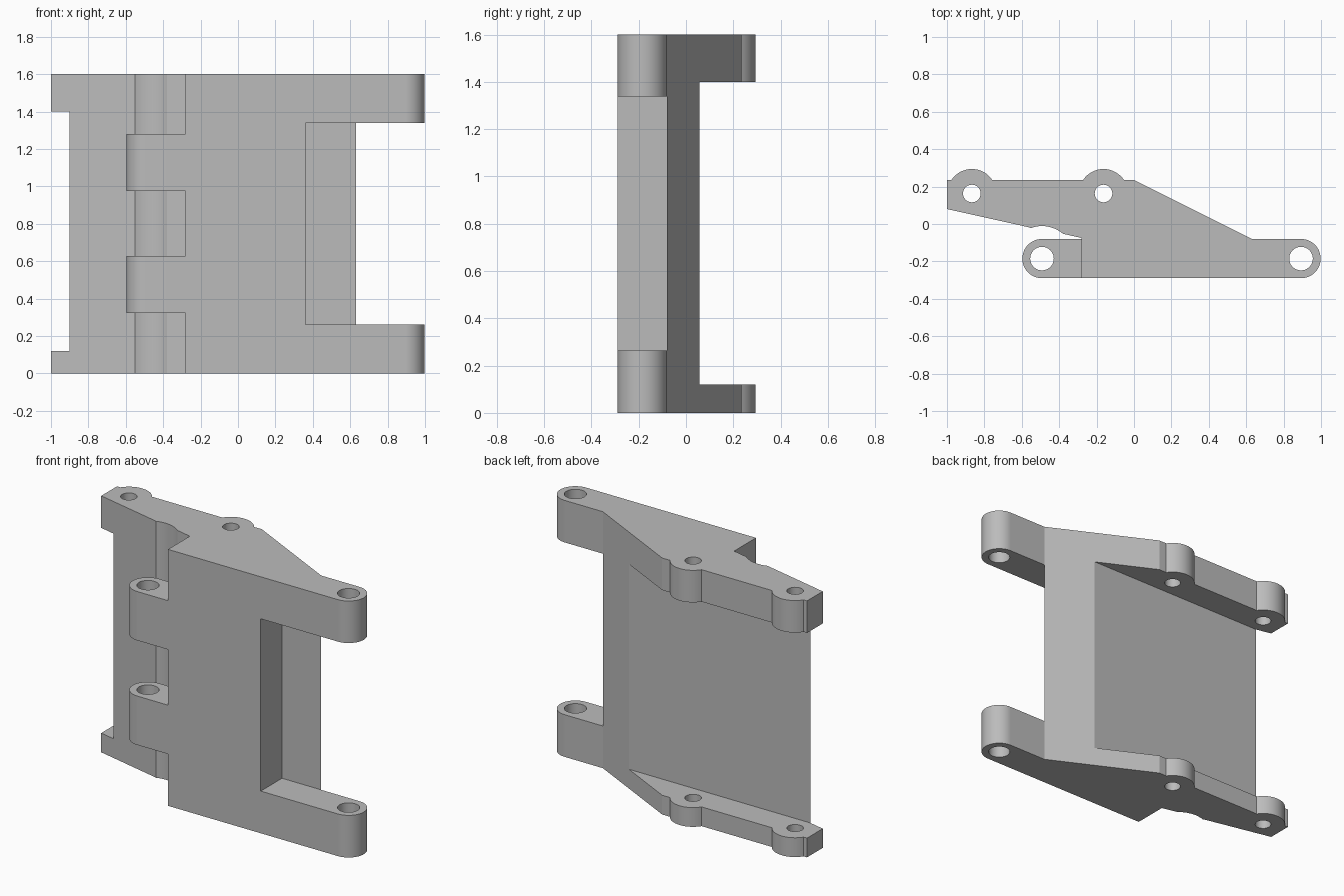
import bpy, bmesh
from math import cos, sin, pi, atan2, sqrt, ceil

cube = bpy.data.objects.get("Cube")
if cube:
    bpy.data.objects.remove(cube)

HEIGHT = 1.6
BACK, FRONT, SHELF = 0.235, -0.29, -0.08   # main depth levels
HINGE_Y, HINGE_R, HINGE_HOLE = -0.185, 0.105, 0.063
LEFT_HINGE, RIGHT_HINGE = 0.893, -0.492
LUGS, LUG_Y, LUG_R, LUG_HOLE = (-0.867, -0.163), 0.163, 0.131, 0.047
EDGE = -0.28                               # right edge of the front block


def grey_metal():
    mat = bpy.data.materials.new("grey metal")
    colour = (0.5, 0.5, 0.5, 1)
    mat.diffuse_color = colour
    mat.use_nodes = True
    mat.node_tree.nodes["Principled BSDF"].inputs["Base Color"].default_value = colour
    return mat


def arc(cx, cy, r, start, end):
    """Points along an arc, about 48 to the full circle."""
    n = max(2, ceil(abs(end - start) / (2 * pi) * 48))
    return [(cx + r * cos(start + (end - start) * i / n),
             cy + r * sin(start + (end - start) * i / n)) for i in range(n + 1)]


def prism(name, outline, z0, z1):
    bm = bmesh.new()
    face = bm.faces.new([bm.verts.new((x, y, z0)) for x, y in outline])
    top = bmesh.ops.extrude_face_region(bm, geom=[face])["geom"]
    bmesh.ops.translate(bm, vec=(0, 0, z1 - z0),
                        verts=[v for v in top if isinstance(v, bmesh.types.BMVert)])
    bmesh.ops.recalc_face_normals(bm, faces=bm.faces[:])
    mesh = bpy.data.meshes.new(name)
    bm.to_mesh(mesh)
    bm.free()
    obj = bpy.data.objects.new(name, mesh)
    bpy.context.collection.objects.link(obj)
    return obj


def box(name, x0, x1, y0, y1, z0, z1):
    return prism(name, [(x0, y0), (x1, y0), (x1, y1), (x0, y1)], z0, z1)


def pin_hole(x, y, r):
    return prism("hole_cutter", arc(x, y, r, 0, 2 * pi)[:-1], -0.1, HEIGHT + 0.1)


def combine(target, tool, operation):
    """Apply a boolean and discard the tool."""
    tool.hide_render = True
    mod = target.modifiers.new("boolean", "BOOLEAN")
    mod.operation, mod.solver, mod.object = operation, "EXACT", tool
    graph = bpy.context.evaluated_depsgraph_get()
    mesh = bpy.data.meshes.new_from_object(target.evaluated_get(graph))
    target.modifiers.clear()
    target.data = mesh
    bpy.data.objects.remove(tool)


# Plan outline, anticlockwise from the front right corner
outline = [(EDGE, FRONT)]
outline += arc(LEFT_HINGE, HINGE_Y, HINGE_R, -pi / 2, pi / 2)
outline += [(0.63, SHELF), (0, BACK)]
rise = BACK - LUG_Y
lug_angle = atan2(rise, sqrt(LUG_R ** 2 - rise ** 2))
for x in reversed(LUGS):
    outline += arc(x, LUG_Y, LUG_R, lug_angle, pi - lug_angle)
outline += [(-1, BACK), (-1, 0.08), (-0.56, -0.018)]
# Clearance groove around the knuckles
outline += arc(RIGHT_HINGE, HINGE_Y, 0.174, 1.92, 0.87)
outline += [(EDGE, -0.075)]
bracket = prism("hinge_bracket", outline, 0, HEIGHT)

# Back recess between the end plates, and front notch between the arms
combine(bracket, box("back_recess", -1.2, 1.2, 0.058, 0.5, 0.12, 1.4), "DIFFERENCE")
combine(bracket, box("front_notch", 0.36, 1.2, -0.5, SHELF, 0.263, 1.338), "DIFFERENCE")

# Two hinge knuckles on the right edge
for z0, z1 in ((0.323, 0.628), (0.975, 1.28)):
    shape = arc(RIGHT_HINGE, HINGE_Y, HINGE_R, pi / 2, 3 * pi / 2)
    shape += [(EDGE + 0.1, FRONT), (EDGE + 0.1, SHELF)]
    combine(bracket, prism("knuckle", shape, z0, z1), "UNION")

# Pin holes
for x in (LEFT_HINGE, RIGHT_HINGE):
    combine(bracket, pin_hole(x, HINGE_Y, HINGE_HOLE), "DIFFERENCE")
for x in LUGS:
    combine(bracket, pin_hole(x, LUG_Y, LUG_HOLE), "DIFFERENCE")

bracket.data.materials.clear()
bracket.data.materials.append(grey_metal())
bpy.ops.object.select_all(action="DESELECT")
bracket.select_set(True)
bpy.context.view_layer.objects.active = bracket
bpy.ops.object.shade_smooth_by_angle(angle=0.4)
weighted = bracket.modifiers.new("weighted normals", "WEIGHTED_NORMAL")
weighted.keep_sharp = True
